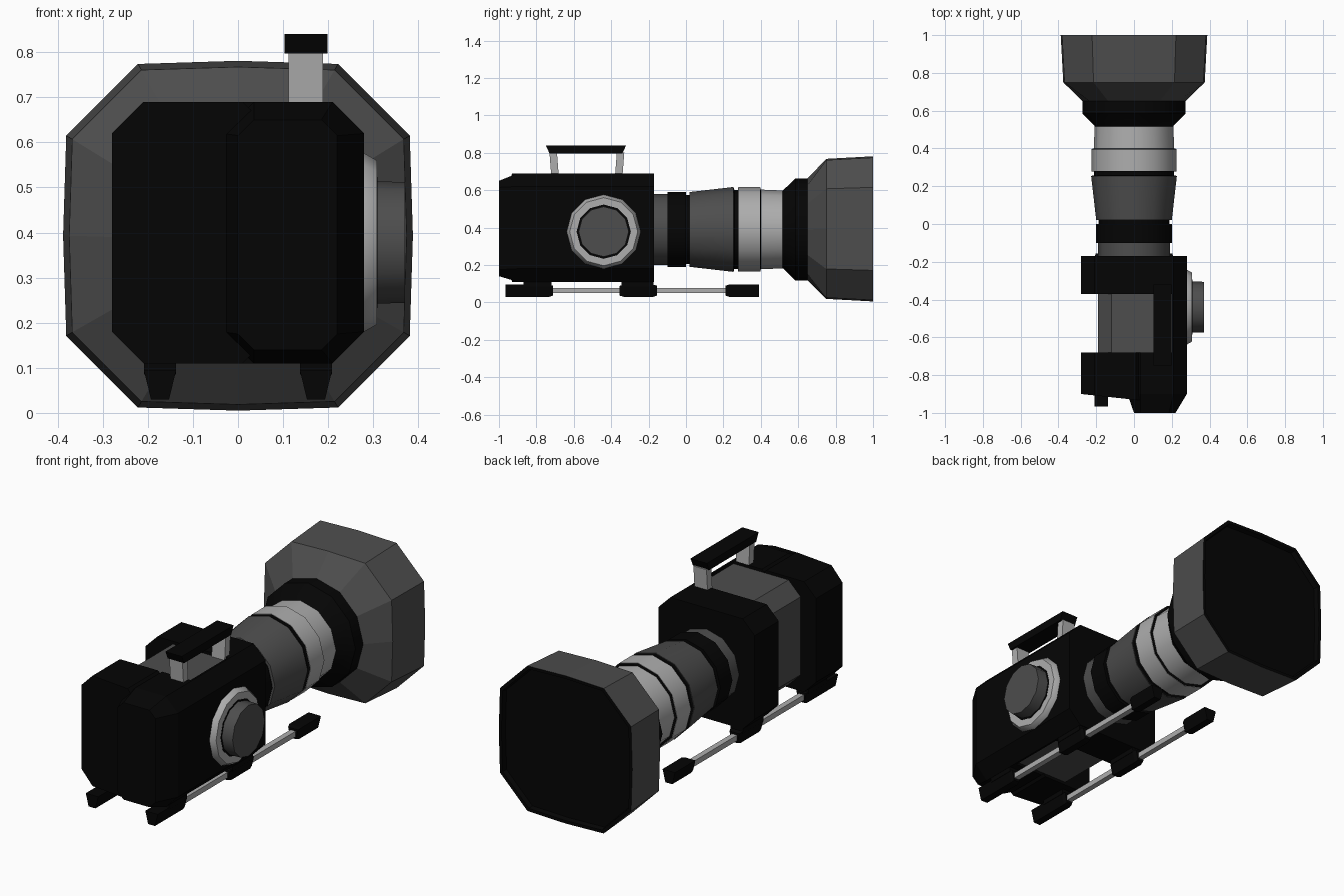
import bpy, bmesh, math

if "Cube" in bpy.data.objects:
    bpy.data.objects.remove(bpy.data.objects["Cube"])


def material(name, v):
    m = bpy.data.materials.new(name)
    m.diffuse_color = (v, v, v, 1)
    m.use_nodes = True
    m.node_tree.nodes["Principled BSDF"].inputs["Base Color"].default_value = m.diffuse_color
    return m


BLACK = material("black", 0.0015)
DARK = material("dark_grey", 0.075)
LIGHT = material("light_grey", 0.42)
CZ = 0.39  # lens axis height


def loft(name, rings, mat, start=True, end=True, smooth=False):
    """Skin a stack of matching point rings, with optional end caps."""
    bm = bmesh.new()
    vs = [[bm.verts.new(p) for p in r] for r in rings]
    n = len(vs[0])
    for a, b in zip(vs, vs[1:]):
        for i in range(n):
            j = (i + 1) % n
            bm.faces.new((a[i], a[j], b[j], b[i]))
    if start:
        bm.faces.new(vs[0])
    if end:
        bm.faces.new(vs[-1])
    bmesh.ops.recalc_face_normals(bm, faces=bm.faces)
    me = bpy.data.meshes.new(name)
    bm.to_mesh(me)
    bm.free()
    me.materials.append(mat)
    ob = bpy.data.objects.new(name, me)
    bpy.context.collection.objects.link(ob)
    if smooth:
        bpy.ops.object.select_all(action='DESELECT')
        ob.select_set(True)
        bpy.context.view_layer.objects.active = ob
        bpy.ops.object.shade_smooth_by_angle(angle=math.radians(33))
    return ob


def prism(name, pts, y0, y1, mat):
    return loft(name, [[(x, y, z) for x, z in pts] for y in (y0, y1)], mat)


def octagon(x0, x1, z0, z1, c, y):
    return [(x, y, z) for x, z in (
        (x0 + c, z0), (x1 - c, z0), (x1, z0 + c), (x1, z1 - c),
        (x1 - c, z1), (x0 + c, z1), (x0, z1 - c), (x0, z0 + c))]


def circle(y, r, n=12, x=0, z=CZ):
    return [(x + r * math.cos(2 * math.pi * i / n), y,
             z + r * math.sin(2 * math.pi * i / n)) for i in range(n)]


def barrel(name, profile, mat):
    return loft(name, [circle(y, r) for y, r in profile], mat, smooth=True)


def box(name, x0, x1, y0, y1, z0, z1, mat):
    return prism(name, [(x0, z0), (x1, z0), (x1, z1), (x0, z1)], y0, y1, mat)


# Camera body: front block, recessed middle, slanted rear block, rear bump
loft("body_lens_block", [octagon(-.28, .28, .11, .69, .07, y) for y in (-.37, -.17)], BLACK)
prism("body_middle", [(-.12, .125), (.2, .125), (.2, .675), (-.12, .675),
                      (-.19, .605), (-.19, .195)], -.69, -.36, DARK)
prism("body_right_side", [(.2, .11), (.21, .11), (.28, .18), (.28, .62),
                          (.21, .69), (.2, .69)], -.69, -.36, BLACK)
rear = octagon(-.28, .08, .11, .69, .07, 0)
loft("body_rear_block", [[(x, -.9 - .107 * (x + .28), z) for x, y, z in rear],
                         [(x, -.68, z) for x, y, z in rear]], BLACK)
loft("rear_bump", [octagon(0, .22, .14, .65, .035, -1),
                   octagon(-.035, .28, .11, .69, .07, -.9),
                   octagon(-.035, .28, .11, .69, .07, -.68)], BLACK)

# Top handle: tapered grip on two posts
loft("handle_grip", [[(x, y, z) for x, y in ((.103, -.75 + t), (.198, -.75 + t),
                                              (.198, -.32 - t), (.103, -.32 - t))]
                     for z, t in ((.797, .02), (.84, 0))], BLACK)
for name, yb, yt in (("handle_post_rear", -.70, -.71), ("handle_post_front", -.36, -.35)):
    loft(name, [[(x, y + d, z) for x, d in ((.112, -.02), (.188, -.02),
                                            (.188, .02), (.112, .02))]
                for y, z in ((yb, .67), (yt, .80))], LIGHT)

# Side wheel: pale bevelled disc, thin black groove, dark knob


def side_disc(name, profile, mat):
    loft(name, [[(x, -.44 + r * math.cos(i * math.pi / 6), .378 + r * math.sin(i * math.pi / 6))
                 for i in range(12)] for x, r in profile], mat, smooth=True)


side_disc("side_wheel", ((.26, .198), (.28, .198), (.308, .182)), LIGHT)
side_disc("side_wheel_groove", ((.29, .145), (.309, .145)), BLACK)
side_disc("side_knob", ((.29, .136), (.37, .134)), DARK)

# Support rods with clamps and end caps
CLAMP = ((-.02, .03), (.02, .03), (.036, .095), (-.036, .095))
for side, s in (("left", -1), ("right", 1)):
    cx = .173 * s
    for part, y0, y1 in (("rear_clamp", -.965, -.71), ("front_clamp", -.355, -.155),
                         ("rod_cap", .21, .39)):
        k0 = .8 if part != "rear_clamp" else 1
        k1 = .8 if part != "rod_cap" else 1
        ends = ((y0, k0), (y0 + .02, 1), (y1 - .02, 1), (y1, k1))
        loft(f"{part}_{side}", [[(cx + x * k, y, .0625 + (z - .0625) * k)
                                 for x, z in CLAMP] for y, k in ends], BLACK)
    box(f"rear_clamp_neck_{side}", cx - .036, cx + .036, -.87, -.72, .085, .125, BLACK)
    box(f"front_clamp_neck_{side}", cx - .036, cx + .036, -.345, -.175, .085, .125, BLACK)
    box(f"rod_{side}", cx - .015, cx + .015, -.85, .25, .049, .078, LIGHT)

# Lens barrel; black spacer rings darken the steps between grips
barrel("lens_core", ((-.2, .185), (.6, .185)), BLACK)
barrel("lens_mount", ((-.2, .19), (-.09, .19)), DARK)
barrel("lens_rear_ring", ((-.1, .2), (0, .2)), BLACK)
barrel("zoom_ring", ((.02, .2), (.255, .227)), DARK)
barrel("zoom_spacer", ((.25, .205), (.256, .225), (.258, .212), (.277, .212),
                       (.278, .224), (.285, .224)), BLACK)
barrel("focus_ring_rear", ((.28, .226), (.395, .226)), LIGHT)
barrel("focus_spacer", ((.39, .224), (.397, .224), (.401, .208)), BLACK)
barrel("focus_ring_front", ((.399, .213), (.52, .208)), LIGHT)
barrel("lens_flare", ((.51, .205), (.52, .21), (.585, .273), (.655, .273)), BLACK)


# Lens hood: round collar blending into a bulged, corner-cut square
def hood_ring(y, s):
    quarter = ((.388, 0), (.381, .222), (.222, .381))
    pts = []
    for q in range(4):
        for a, b in quarter:
            for _ in range(q):
                a, b = -b, a
            pts.append((a * s, y, CZ + b * s + .003))
    return pts


loft("lens_hood", [circle(.65, .273), hood_ring(.75, .965), hood_ring(1, 1)], DARK, end=False)
loft("hood_front", [hood_ring(1, 1), hood_ring(1, .96), hood_ring(.975, .945)], BLACK, start=False)
